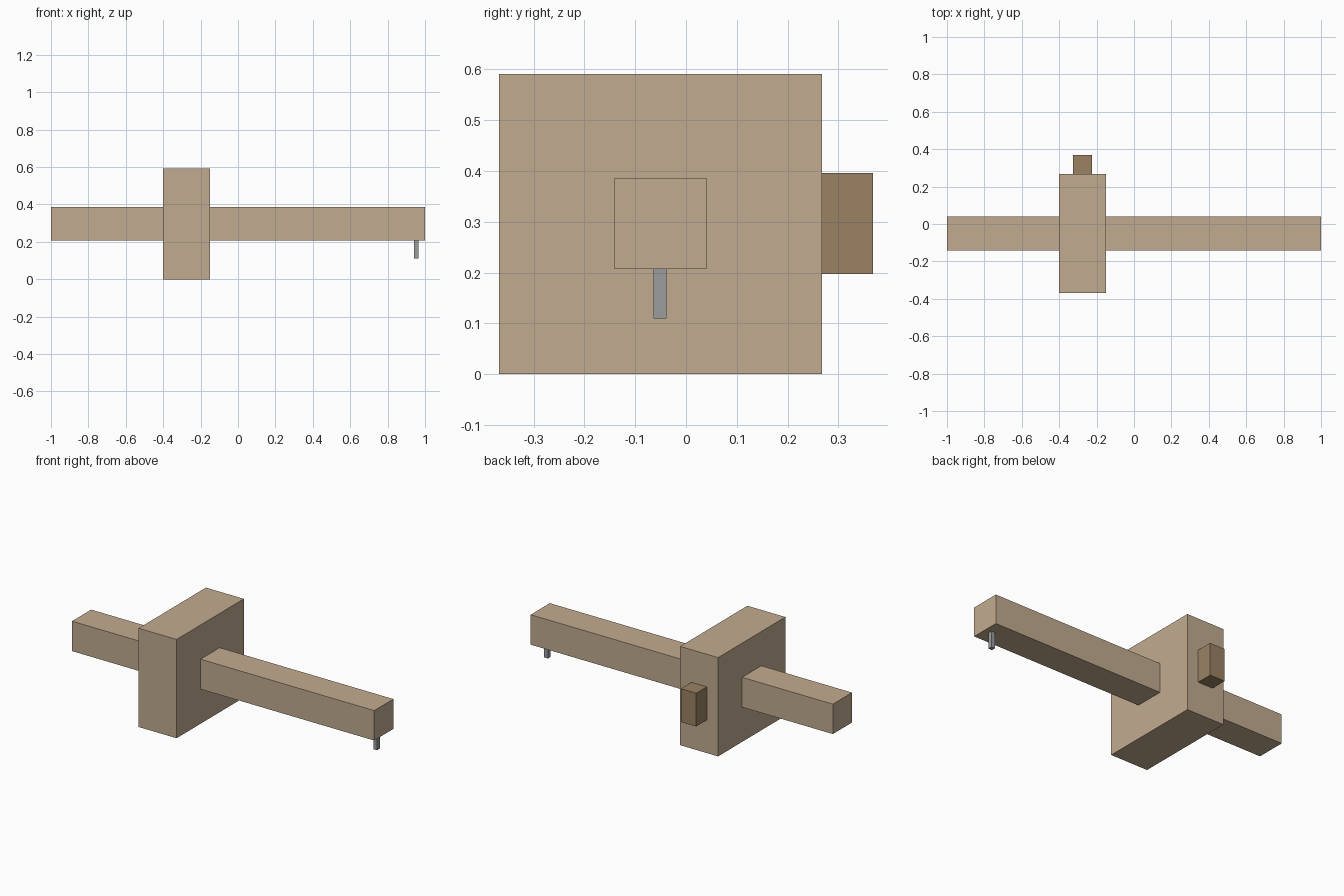
import bpy

cube = bpy.data.objects.get("Cube")
if cube:
    bpy.data.objects.remove(cube, do_unlink=True)


def make_material(name, color):
    mat = bpy.data.materials.new(name)
    mat.use_nodes = True
    mat.diffuse_color = color
    mat.node_tree.nodes["Principled BSDF"].inputs["Base Color"].default_value = color
    return mat


def add_box(name, low, high, mat):
    """Flat-faced box spanning two opposite corners."""
    center = [(a + b) / 2 for a, b in zip(low, high)]
    bpy.ops.mesh.primitive_cube_add(size=1, location=center)
    obj = bpy.context.object
    obj.name = name
    obj.scale = [b - a for a, b in zip(low, high)]
    bpy.ops.object.transform_apply(location=False, rotation=False, scale=True)
    obj.data.materials.append(mat)
    return obj


light_wood = make_material("light wood", (0.54, 0.41, 0.28, 1))
dark_wood = make_material("dark wood", (0.325, 0.225, 0.127, 1))
steel = make_material("steel", (0.33, 0.335, 0.345, 1))

# Long beam running through the sliding block
add_box("beam", (-1, -0.141, 0.207), (1, 0.04, 0.386), light_wood)
add_box("sliding_block", (-0.4, -0.368, 0), (-0.149, 0.268, 0.591), light_wood)

# Locking wedge on the back of the block
add_box("wedge", (-0.325, 0.26, 0.197), (-0.224, 0.368, 0.396), dark_wood)

# Scribing pin under the beam's end
add_box("scribing_pin", (0.941, -0.064, 0.11), (0.965, -0.038, 0.22), steel)
